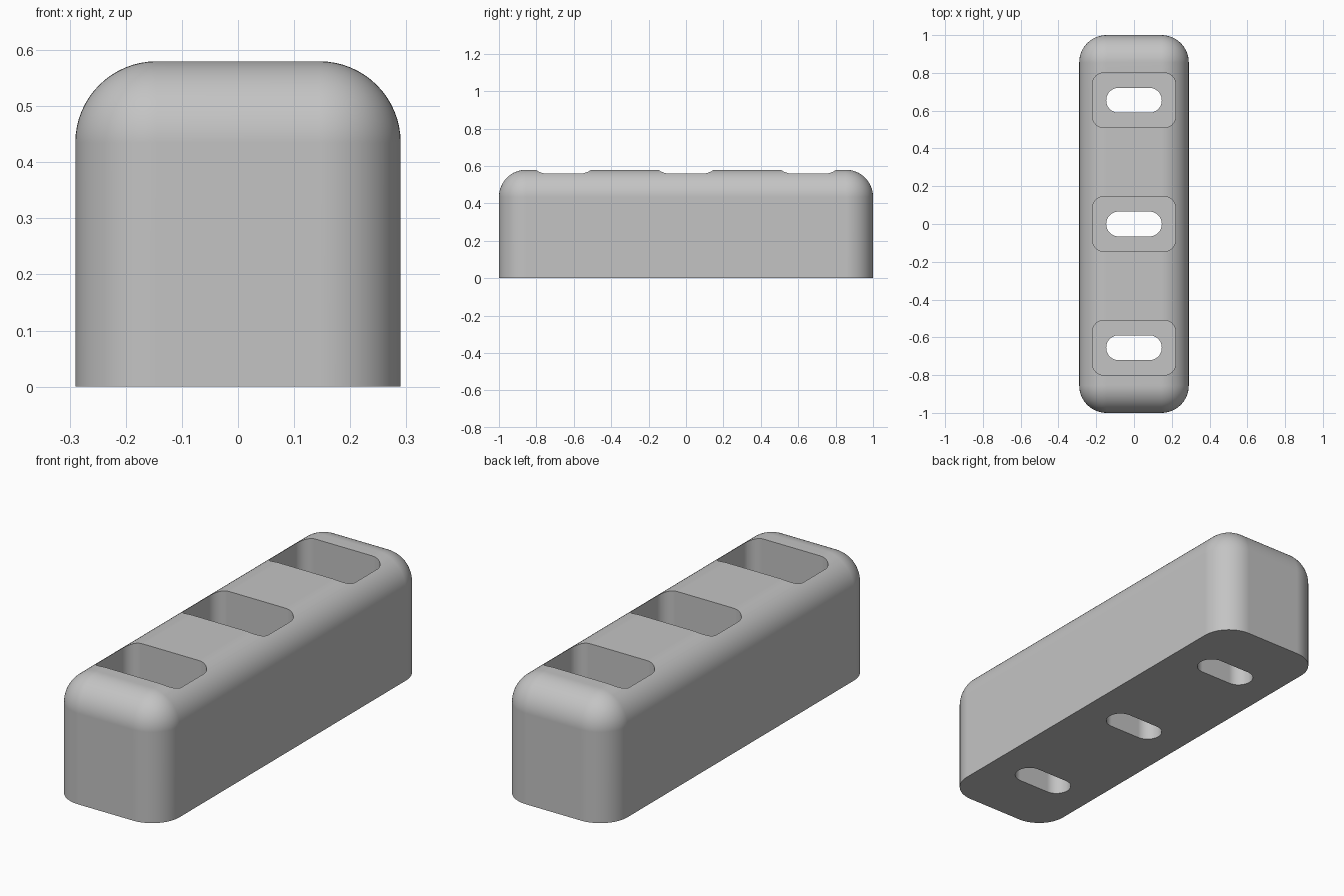
import bpy, bmesh, math

cube = bpy.data.objects.get("Cube")
if cube:
    bpy.data.objects.remove(cube, do_unlink=True)

WIDTH, LENGTH, HEIGHT = 0.58, 2.0, 0.58
ROUND = 0.145
FLOOR = 0.145

grey = bpy.data.materials.new("light grey")
grey.use_nodes = True
colour = (0.55, 0.55, 0.55, 1)
grey.diffuse_color = colour
grey.node_tree.nodes["Principled BSDF"].inputs["Base Color"].default_value = colour


def rounded_box(name, size, centre, radius, segments, round_top=False):
    """Box with rounded upright edges and, if asked, a rounded top rim."""
    bm = bmesh.new()
    bmesh.ops.create_cube(bm, size=1)
    bmesh.ops.scale(bm, vec=size, verts=bm.verts)
    bmesh.ops.translate(bm, vec=centre, verts=bm.verts)
    edges = []
    for e in bm.edges:
        a, b = (v.co.z for v in e.verts)
        upright = abs(a - b) > 0.01
        on_top = min(a, b) > centre[2]
        if upright or (round_top and on_top):
            edges.append(e)
    bmesh.ops.bevel(bm, geom=edges, offset=radius, offset_type='OFFSET',
                    segments=segments, profile=0.5, affect='EDGES')
    mesh = bpy.data.meshes.new(name)
    bm.to_mesh(mesh)
    bm.free()
    mesh.materials.append(grey)
    obj = bpy.data.objects.new(name, mesh)
    bpy.context.collection.objects.link(obj)
    return obj


def cut(target, cutter):
    mod = target.modifiers.new("cut", 'BOOLEAN')
    mod.operation = 'DIFFERENCE'
    mod.solver = 'EXACT'
    mod.object = cutter
    bpy.context.view_layer.objects.active = target
    bpy.ops.object.modifier_apply(modifier=mod.name)
    bpy.data.objects.remove(cutter, do_unlink=True)


# Block with rounded sides and top
block = rounded_box("block", (WIDTH, LENGTH, HEIGHT), (0, 0, HEIGHT / 2),
                    ROUND, 16, round_top=True)

# Three deep pockets, each with a slot through its floor
for y in (-0.655, 0, 0.655):
    cut(block, rounded_box("pocket_cutter", (0.44, 0.29, 1),
                           (0, y, FLOOR + 0.5), 0.06, 10))
    cut(block, rounded_box("slot_cutter", (0.294, 0.132, 1),
                           (0, y, 0.2), 0.0655, 12))

# Smooth curves with crisp rims and flat faces
bpy.ops.object.select_all(action='DESELECT')
block.select_set(True)
bpy.context.view_layer.objects.active = block
bpy.ops.object.shade_smooth_by_angle(angle=math.radians(25))
normals = block.modifiers.new("flat_faces", 'WEIGHTED_NORMAL')
normals.keep_sharp = True
